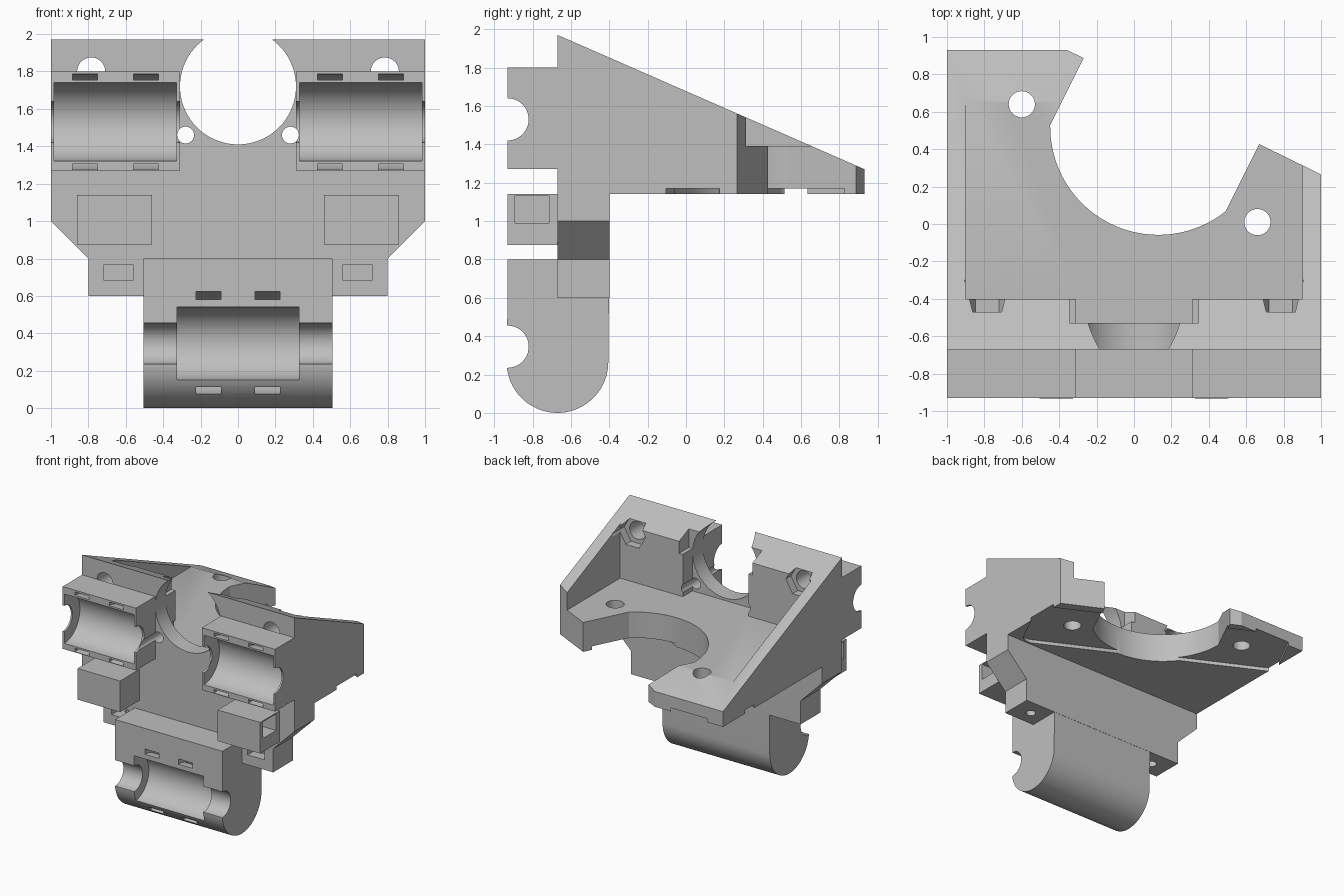
import bpy, bmesh, math
from mathutils import Vector

if "Cube" in bpy.data.objects:
    bpy.data.objects.remove(bpy.data.objects["Cube"], do_unlink=True)

grey = bpy.data.materials.new("light grey plastic")
grey.use_nodes = True
grey.diffuse_color = (0.52, 0.52, 0.52, 1)
grey.node_tree.nodes["Principled BSDF"].inputs["Base Color"].default_value = (0.52, 0.52, 0.52, 1)


def prism(name, axis, pts, lo, hi):
    """Extrude a 2D outline along an axis from lo to hi."""
    place = {"X": lambda p, t: (t, p[0], p[1]),
             "Y": lambda p, t: (p[0], t, p[1]),
             "Z": lambda p, t: (p[0], p[1], t)}[axis]
    bm = bmesh.new()
    a = [bm.verts.new(place(p, lo)) for p in pts]
    b = [bm.verts.new(place(p, hi)) for p in pts]
    bm.faces.new(a)
    bm.faces.new(b[::-1])
    for i in range(len(pts)):
        j = (i + 1) % len(pts)
        bm.faces.new((a[i], b[i], b[j], a[j]))
    bmesh.ops.recalc_face_normals(bm, faces=bm.faces)
    mesh = bpy.data.meshes.new(name)
    bm.to_mesh(mesh)
    bm.free()
    mesh.materials.append(grey)
    ob = bpy.data.objects.new(name, mesh)
    bpy.context.scene.collection.objects.link(ob)
    return ob


def box(name, x0, x1, y0, y1, z0, z1):
    return prism(name, "Z", [(x0, y0), (x1, y0), (x1, y1), (x0, y1)], z0, z1)


def arc(cx, cy, r, start, end, n):
    angles = [math.radians(start + (end - start) * i / n) for i in range(n + 1)]
    return [(cx + r * math.cos(t), cy + r * math.sin(t)) for t in angles]


def circle(cx, cy, r, n=48):
    return arc(cx, cy, r, 0, 360, n)[:-1]


def combine(body, part, operation):
    """Boolean a part into the body and discard the helper."""
    mod = body.modifiers.new("bool", "BOOLEAN")
    mod.operation, mod.object, mod.solver = operation, part, "EXACT"
    bpy.context.view_layer.objects.active = body
    bpy.ops.object.modifier_apply(modifier=mod.name)
    bpy.data.objects.remove(part, do_unlink=True)


def mirrored(x0, x1):
    return [(x0, x1), (-x1, -x0)]


# Main wedge: upright plate with shelf and sloping side walls
carriage = prism("carriage_body", "X", [(-.67, 1.97), (.93, 1.27), (.93, 1.14),
                                        (-.4, 1.14), (-.4, .6), (-.67, .6)], -1, 1)
solids, cuts = [], []

# Pocket between the side walls, and the tapered lower corners
cuts.append(box("pocket", -.9, .9, -.4, 1.2, 1.39, 2.2))
for s in (-1, 1):
    cuts.append(prism("corner", "Y", [(s * x, z) for x, z in
                [(1.2, 1.2), (1, 1), (.8, .8), (.8, .5), (1.2, .5)]][1:] + [(s * 1.2, 1.0)], -1.2, 0))

# Diagonal rear edge of the shelf
cuts.append(prism("rear_edge", "Z", [(-1.2, 1.343), (1.2, .167), (1.2, 1.5), (-1.2, 1.5)], .9, 2.2))

# Round bay in the shelf, opening along the diagonal
u, v = Vector((.894, -.447)), Vector((.447, .894))
centre, mid = Vector((.13, .52)), Vector((.03, .325))
bay = arc(centre.x, centre.y, .578, 179, 308.5, 40)
bay += [tuple(Vector(bay[-1]) + v), tuple(Vector(bay[0]) + v)]
cuts.append(prism("bay", "Z", bay, .9, 2.2))

# Shallow rounded recess under the shelf and its two screw holes
outline = []
for a, su, sv in ((0, 1, 1), (90, -1, 1), (180, -1, -1), (270, 1, -1)):
    outline += arc(su * .97, sv * .21, .09, a, a + 90, 8)
cuts.append(prism("under_recess", "Z", [tuple(mid + u * p + v * q) for p, q in outline], 1.0, 1.17))
for x, y in ((-.6, .64), (.66, .01)):
    cuts.append(prism("shelf_hole", "Z", circle(x, y, .07), 1, 1.6))

# Central round opening with a square recess behind it
cuts.append(prism("opening", "Y", circle(0, 1.72, .31, 72), -1.1, -.3))
cuts.append(box("rear_recess", -.31, .31, -.53, -.35, 1.39, 2.2))
cuts.append(box("rear_recess_top", -.345, .345, -.53, -.35, 1.75, 2.2))

# Lower bearing block with rounded base
base = arc(-.67, .265, .265, 0, -173, 32)
solids.append(prism("lower_block", "X", base + [(-.93, .8), (-.4, .8)], -.505, .505))


def bearing_seat(x0, x1, z, r, rod, ties, ring):
    """Rod groove, wider bearing groove and curved tie slots."""
    cuts.append(prism("rod_groove", "X", circle(-.93, z, .11), rod[0], rod[1]))
    cuts.append(prism("bearing_groove", "X", circle(-.93, z, r, 64), x0, x1))
    for a, b in ties:
        slot = arc(-.93, z, ring[1], -100, 100, 32) + arc(-.93, z, ring[0], 100, -100, 32)
        cuts.append(prism("tie_slot", "X", slot, a, b))


bearing_seat(-.325, .325, .345, .195, (-.6, .6), mirrored(.09, .225), (.235, .28))

# Upper bearing blocks
for x0, x1 in mirrored(.31, 1):
    solids.append(box("upper_block", x0, x1, -.93, -.6, 1.27, 1.8))
for s in (-1, 1):
    span = lambda a, b: tuple(sorted((s * a, s * b)))
    bearing_seat(*span(.33, .985), 1.53, .21, span(.2, 1.1),
                 [span(.425, .56), span(.75, .885)], (.225, .256))
    # Screw holes, nut traps and the small holes beside the opening
    cuts.append(prism("top_hole", "Y", circle(s * .785, 1.8, .075), -.67, -.3))
    cuts.append(prism("nut_trap", "Y", circle(s * .785, 1.8, .125, 6), -.47, -.3))
    cuts.append(prism("small_hole", "Y", circle(s * .28, 1.46, .045, 32), -1.1, -.3))
    # Belt blocks with a pocket on the outer side
    x0, x1 = span(.46, .86)
    solids.append(box("belt_block", x0, x1, -.93, -.6, .875, 1.14))
    x0, x1 = span(.6, .95)
    cuts.append(box("belt_pocket", x0, x1, -.89, -.715, .99, 1.13))
    # Lower tab slot and vertical screw hole
    x0, x1 = span(.56, .72)
    cuts.append(box("tab_slot", x0, x1, -.75, -.46, .685, .765))
    cuts.append(prism("tab_hole", "Z", circle(s * .64, -.54, .04, 32), .5, .74))

for part in solids:
    combine(carriage, part, "UNION")
for part in cuts:
    combine(carriage, part, "DIFFERENCE")

# Finish: smooth curves, crisp edges
bpy.ops.object.select_all(action="DESELECT")
carriage.select_set(True)
bpy.context.view_layer.objects.active = carriage
bpy.ops.object.shade_smooth_by_angle(angle=math.radians(25))
